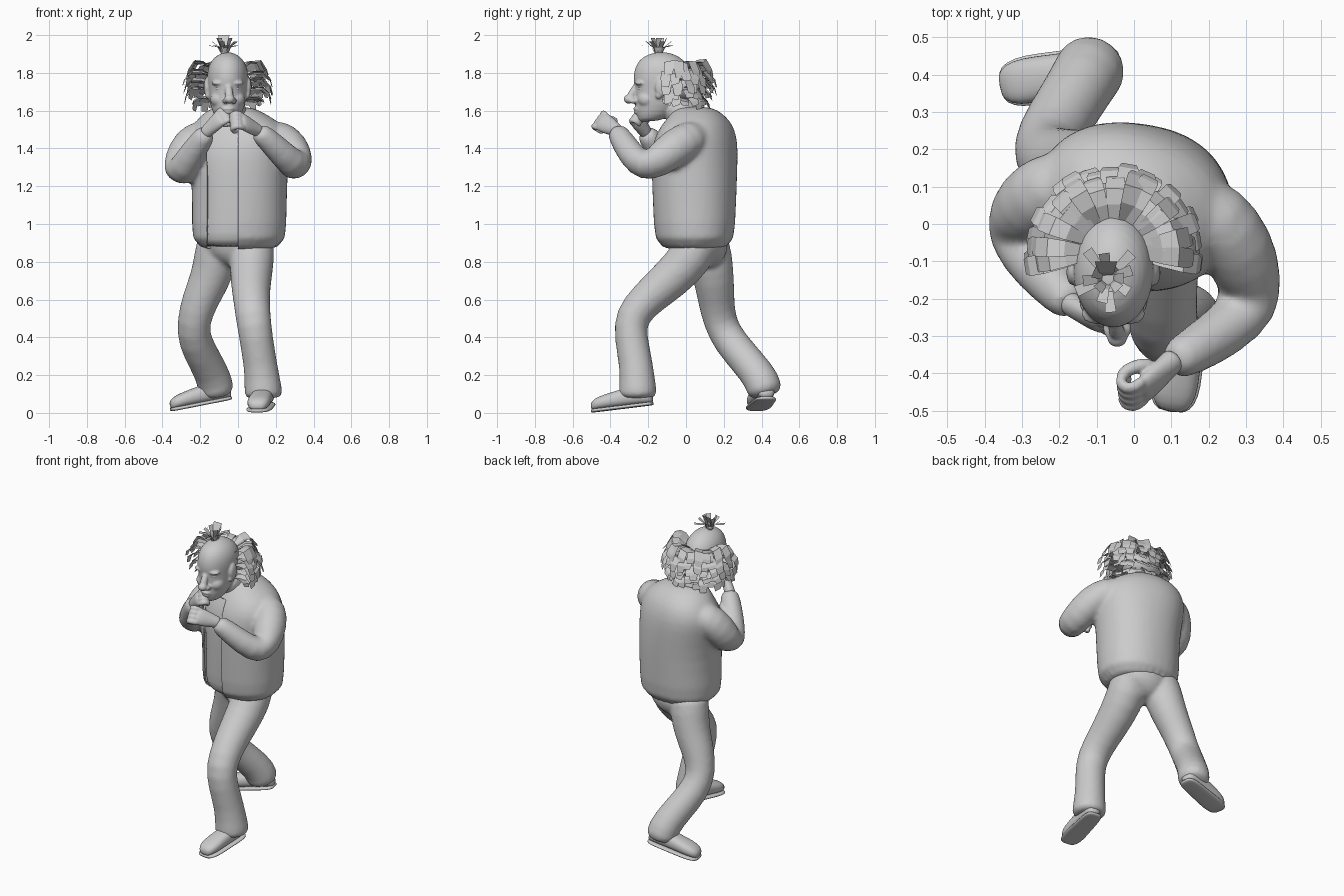
import bpy, bmesh, math, random
from mathutils import Vector, Matrix

random.seed(4)
if "Cube" in bpy.data.objects:
    bpy.data.objects.remove(bpy.data.objects["Cube"])

X, Y, Z = Vector((1, 0, 0)), Vector((0, 1, 0)), Vector((0, 0, 1))

grey = bpy.data.materials.new("plain grey")
grey.use_nodes = True
grey.diffuse_color = (0.6, 0.6, 0.6, 1)
grey.node_tree.nodes["Principled BSDF"].inputs["Base Color"].default_value = grey.diffuse_color


def finish(name, bm, smooth=True):
    """Turn a bmesh into a named, shaded object."""
    for f in bm.faces:
        f.smooth = smooth
    me = bpy.data.meshes.new(name)
    bm.to_mesh(me)
    bm.free()
    me.materials.append(grey)
    ob = bpy.data.objects.new(name, me)
    bpy.context.collection.objects.link(ob)
    return ob


def loft(name, rows, axis=None, ref=X, n=16, power=1.0, matrix=None, turn=None):
    """Skin elliptical rings; rows are (x, y, z, radius[, second radius])."""
    bm = bmesh.new()
    pts = [Vector(r[:3]) for r in rows]
    rings = []
    for i, row in enumerate(rows):
        t = axis or (pts[min(i + 1, len(pts) - 1)] - pts[max(i - 1, 0)]).normalized()
        u = (ref - t * ref.dot(t)).normalized()
        if turn:
            u = Matrix.Rotation(math.radians(turn[i]), 3, t) @ u
        v = t.cross(u)
        ring = []
        for j in range(n):
            a = math.tau * j / n
            c, s = math.cos(a), math.sin(a)
            c, s = [math.copysign(abs(k) ** power, k) * 1.02 for k in (c, s)]
            p = pts[i] + u * c * row[3] + v * s * row[-1]
            ring.append(bm.verts.new(matrix @ p if matrix else p))
        rings.append(ring)
    for lower, upper in zip(rings, rings[1:]):
        for j in range(n):
            k = (j + 1) % n
            bm.faces.new((lower[j], lower[k], upper[k], upper[j]))
    bm.faces.new(rings[0])
    bm.faces.new(rings[-1])
    bmesh.ops.recalc_face_normals(bm, faces=bm.faces)
    ob = finish(name, bm)
    mod = ob.modifiers.new("round", 'SUBSURF')
    mod.levels = mod.render_levels = 1
    return ob


def ball(name, at, size):
    bm = bmesh.new()
    bmesh.ops.create_uvsphere(bm, u_segments=20, v_segments=12, radius=1,
                              matrix=Matrix.Translation(at) @ Matrix.Diagonal((*size, 1)))
    return finish(name, bm)


def gather(parts):
    """Move the finished meshes of several parts into one bmesh."""
    bm = bmesh.new()
    graph = bpy.context.evaluated_depsgraph_get()
    for part in parts:
        done = part.evaluated_get(graph)
        bm.from_mesh(done.to_mesh())
        done.to_mesh_clear()
    for part in parts:
        bpy.data.objects.remove(part)
    return bm


def fuse(name, parts, voxel, rounds):
    """Blend overlapping parts into one soft skin."""
    ob = finish(name, gather(parts))
    mod = ob.modifiers.new("blend", 'REMESH')
    mod.mode, mod.voxel_size, mod.use_smooth_shade = 'VOXEL', voxel, True
    mod = ob.modifiers.new("soften", 'SMOOTH')
    mod.factor, mod.iterations = .5, rounds
    return ob


# Torso rings shared by jacket and shirt
body = [(.005, .045, .84, .248, .203), (.005, .045, 1.0, .245, .212), (.01, .045, 1.2, .248, .22),
        (.0, .045, 1.35, .262, .222), (0, .05, 1.45, .272, .208), (0, .06, 1.53, .235, .172),
        (-.02, .06, 1.58, .17, .137), (-.03, .04, 1.625, .1, .095)]
twist = [0, -2, -6, -13, -19, -20, -12, 0]
shirt = [(x, y, z, a - .023, b - .023) for x, y, z, a, b in body]
shirt[0] = (0, .04, .91, .215, .178)
shirt.insert(0, (-.01, .03, .875, .17, .13))
loft("shirt", shirt, Z, n=32, power=.92, turn=[0] + twist)

# Jacket blended with its sleeves
left_sleeve = loft("left_sleeve", [(.15, .06, 1.46, .085), (.22, .025, 1.455, .098), (.28, -.06, 1.405, .1),
                                   (.31, -.15, 1.33, .09), (.31, -.225, 1.3, .084), (.24, -.29, 1.365, .073),
                                   (.15, -.345, 1.455, .061), (.095, -.375, 1.5, .053)])
right_sleeve = loft("right_sleeve", [(-.15, .12, 1.46, .09), (-.22, .1, 1.455, .1), (-.28, .055, 1.385, .1),
                                     (-.31, .005, 1.29, .089), (-.305, -.045, 1.262, .084),
                                     (-.255, -.12, 1.355, .072), (-.19, -.19, 1.45, .06),
                                     (-.16, -.22, 1.495, .051)])
torso = loft("torso", body, Z, n=32, power=.92, turn=twist)
bm = gather([fuse("jacket_skin", [torso, left_sleeve, right_sleeve], .014, 5)])
# open the front between straight edges and trim the hem
for point, normal, drop in (((0, 0, .868), Z, True), ((0, 0, 1.52), Z, False),
                            ((-.165, 0, 0), X, False), ((0, 0, 0), X, False)):
    bmesh.ops.bisect_plane(bm, geom=bm.verts[:] + bm.edges[:] + bm.faces[:], plane_co=point,
                           plane_no=normal, clear_inner=drop)
front = []
for f in bm.faces:
    c = f.calc_center_median()
    if -.165 < c.x < 0 and -.18 < c.y < 0 and c.z < 1.52 and f.normal.y < 0:
        front.append(f)
bmesh.ops.delete(bm, geom=front, context='FACES')
jacket = finish("jacket", bm)
jacket.modifiers.new("cloth", 'SOLIDIFY').thickness = .008

# Trousers
seat = loft("seat", [(-.01, .08, .765, .04, .07), (-.005, .08, .81, .13, .12), (0, .08, .87, .195, .15),
                     (0, .06, 1.0, .2, .15)], Z)
left_leg = loft("left_leg", [(.075, .08, .95, .12), (.075, .03, .82, .118), (.068, -.08, .71, .11),
                             (.07, -.2, .61, .097), (.08, -.293, .51, .093), (.095, -.293, .4, .089),
                             (.12, -.262, .25, .088), (.135, -.255, .12, .099), (.135, -.255, .07, .107)])
right_leg = loft("right_leg", [(-.095, .1, .95, .12), (-.115, .13, .82, .117), (-.15, .148, .7, .107),
                               (-.2, .16, .6, .097), (-.238, .178, .48, .088), (-.232, .23, .38, .09),
                               (-.165, .335, .26, .09), (-.12, .41, .165, .094), (-.11, .425, .08, .1)])
fuse("trousers", [seat, left_leg, right_leg], .012, 6)

# Shoes, as long lofts with a wider thin sole
profile = [(0, .03, .05), (.03, .05, .09), (.1, .055, .1), (.18, .058, .09), (.26, .063, .075),
           (.31, .054, .062), (.337, .03, .038)]
for side, heel, toe, tilt in (("left", (.15, -.17, .045), (.1, -.5), .12),
                              ("right", (-.03, .43, .075), (-.36, .37), .19)):
    yaw = math.atan2(toe[1] - heel[1], toe[0] - heel[0])
    m = Matrix.Translation(heel) @ Matrix.Rotation(yaw, 4, 'Z') @ Matrix.Rotation(tilt, 4, 'Y')
    loft(side + "_shoe", [(l, 0, h / 2 + .008, w, h / 2) for l, w, h in profile], X, Y, matrix=m, power=.8)
    loft(side + "_sole", [(l * 1.01, 0, .006, w + .006, .01) for l, w, h in profile], X, Y, matrix=m, power=.6)


def fist(side, wrist, palm, inward, size):
    """Closed hand: palm, four curled fingers and a thumb."""
    wrist, palm = Vector(wrist), Vector(palm)
    f = (palm - wrist).normalized()
    i = Vector(inward)
    i = (i - f * i.dot(f)).normalized()
    a = f.cross(i)
    if a.z < 0:
        a = -a

    def at(p, q, s, r):
        return (*(palm + (f * p + i * q + a * s) * size), r * size)

    parts = [loft("palm", [(*(wrist - f * .03), .036, .034), (*wrist, .036, .032), at(-.03, 0, 0, .036) + (.03,),
                           at(.01, 0, 0, .042) + (.028,), at(.04, 0, 0, .04) + (.02,)], ref=a)]
    for k in range(4):
        s = (k - 1.5) * .021
        parts.append(loft("finger", [at(.01, 0, s, .012), at(.045, 0, s, .015), at(.06, .015, s, .015),
                                     at(.056, .036, s, .014), at(.035, .044, s, .013),
                                     at(.018, .036, s, .01)], ref=a, n=8))
    parts.append(loft("thumb", [at(-.03, .01, .02, .015), at(-.005, .03, .034, .017), at(.025, .045, .035, .015),
                                at(.05, .045, .03, .012)], ref=a, n=8))
    fuse(side + "_hand", parts, .005, 2)


fist("left", (.095, -.375, 1.5), (.045, -.425, 1.53), (-.1, .7, -.5), 1.27)
fist("right", (-.16, -.22, 1.495), (-.115, -.25, 1.54), (.5, .7, -.2), 1.15)

# Head, neck and face blended together
HX, HY = -.055, -.125
skin = [
    loft("neck", [(-.03, .03, 1.52, .1), (-.04, -.03, 1.59, .085), (-.05, -.08, 1.66, .08)]),
    loft("skull", [(HX, -.21, 1.543, .03, .03), (HX, -.18, 1.555, .058, .076), (HX, -.158, 1.6, .082, .11),
                   (HX, -.137, 1.66, .098, .132), (HX, -.128, 1.71, .102, .138), (HX, HY, 1.75, .106, .151),
                   (HX, HY, 1.79, .107, .151), (HX, HY, 1.83, .102, .142), (HX, -.13, 1.87, .082, .115),
                   (HX, -.13, 1.897, .05, .073), (HX, -.13, 1.91, .015, .022)], Z, n=24),
    loft("nose", [(HX + .002, -.25, 1.75, .015), (HX + .006, -.275, 1.71, .02), (HX + .01, -.296, 1.675, .025),
                  (HX + .01, -.285, 1.645, .02)], n=10),
    ball("nose_tip", (HX + .01, -.302, 1.661), (.028, .028, .024)),
    ball("muzzle", (HX + .002, -.225, 1.605), (.052, .045, .032)),
    ball("upper_lip", (HX + .003, -.258, 1.61), (.034, .022, .009)),
    ball("lower_lip", (HX + .003, -.254, 1.591), (.029, .022, .009)),
    ball("chin", (HX, -.222, 1.565), (.038, .038, .026))]
for s in (1, -1):
    skin += [ball("brow", (HX + s * .042, -.24, 1.746), (.044, .03, .014)),
             ball("cheek", (HX + s * .042, -.205, 1.66), (.05, .052, .045)),
             ball("nostril", (HX + .01 + s * .022, -.28, 1.652), (.016, .024, .015)),
             ball("ear", (HX + s * .11, -.13, 1.725), (.016, .034, .052)),
             ball("ear_lobe", (HX + s * .105, -.145, 1.682), (.013, .018, .02))]
fuse("head", skin, .006, 3)
for side, s in (("left", 1), ("right", -1)):
    ball(side + "_eye", (HX + s * .042, -.235, 1.717), (.023, .02, .014))

# Hair made of wide flat bent strips over a core behind the ears
ball("hair_core", (HX, .0, 1.735), (.13, .105, .09))


def strip(bm, points, side, widths):
    rows = [[bm.verts.new(p + side * w * k) for k in (-1, 1)] for p, w in zip(points, widths)]
    for (a, b), (c, d) in zip(rows, rows[1:]):
        bm.faces.new((a, b, d, c))


bm = bmesh.new()
LAYERS, COUNT = 5, 15
for layer in range(LAYERS):
    h = layer / (LAYERS - 1)
    for k in range(COUNT):
        a = math.radians(-6 + 192 * (k + random.uniform(-.3, .3)) / (COUNT - 1))
        out = Vector((math.cos(a), math.sin(a), 0))
        side = Vector((-out.y, out.x, random.uniform(-.4, .4))).normalized()
        root = Vector((HX + out.x * .085, HY + .05 + out.y * .085, 1.66 + .165 * h))
        reach = random.uniform(.075, .1) + .06 * math.sin(math.pi * (.12 + .65 * h))
        lift = random.uniform(.01, .03) * (.4 + h)
        drop = random.uniform(.025, .065)
        pts = [root, root + out * reach * .35 + Z * lift * .9, root + out * reach * .7 + Z * lift,
               root + out * reach * .93 - Z * drop * .3, root + out * reach - Z * drop]
        strip(bm, pts, side, (.014, .022, .027, .027, .02))
finish("side_hair", bm, smooth=False)

# Tuft on the crown
bm = bmesh.new()
for k in range(14):
    a = math.tau * k / 14 + random.uniform(-.15, .15)
    out = Vector((math.cos(a), math.sin(a), 0))
    spread = (.03, .055, .08)[k % 3]
    top = (1.985, 1.965, 1.945)[k % 3]
    base = Vector((HX - .015, -.145, 1.89)) + out * .012
    pts = [base, base + out * spread * .3 + Z * .045, Vector((*(base + out * spread).xy, top))]
    strip(bm, pts, Vector((-out.y, out.x, 0)), (.007, .011, .015))
# tallest lock
strip(bm, [Vector((HX - .02, y, z)) for y, z in ((-.14, 1.89), (-.13, 1.95), (-.1, 2.0))], X, (.015, .022, .03))
finish("crown_tuft", bm, smooth=False)
